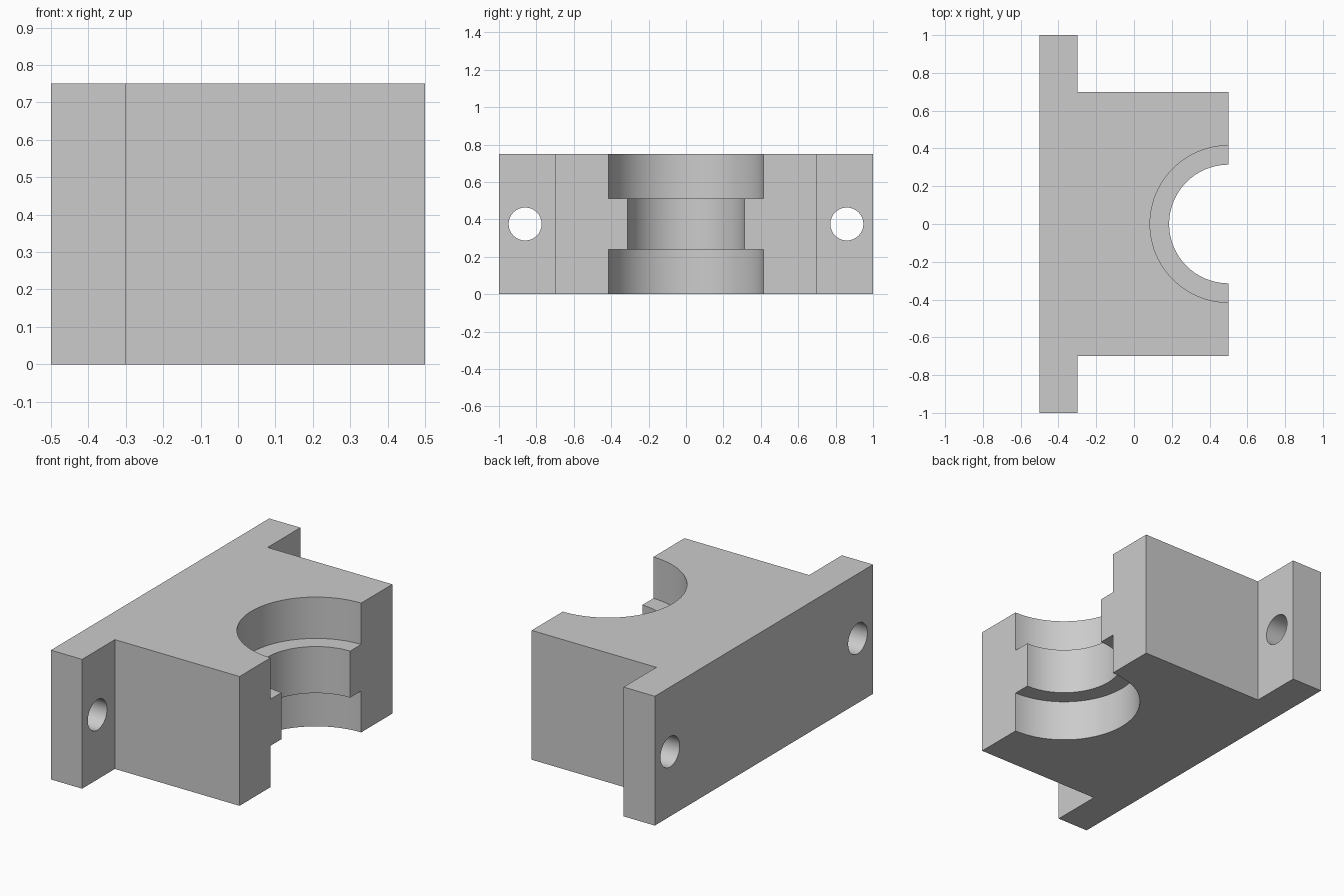
import bpy
import bmesh
from math import pi, radians

cube = bpy.data.objects.get("Cube")
if cube:
    bpy.data.objects.remove(cube, do_unlink=True)

HEIGHT = 0.75
BORE_X = 0.5

grey = bpy.data.materials.new("plain grey")
grey.use_nodes = True
colour = (0.6, 0.6, 0.6, 1)
grey.diffuse_color = colour
grey.node_tree.nodes["Principled BSDF"].inputs["Base Color"].default_value = colour


def cut_cylinder(target, name, radius, depth, location, rotation=(0, 0, 0)):
    """Subtract a cylinder from the target, then discard the cutter."""
    bpy.ops.mesh.primitive_cylinder_add(vertices=96, radius=radius, depth=depth,
                                        location=location, rotation=rotation)
    cutter = bpy.context.object
    cutter.name = name
    cutter.hide_render = True
    cutter.data.materials.append(grey)
    mod = target.modifiers.new(name, "BOOLEAN")
    mod.operation = "DIFFERENCE"
    mod.solver = "EXACT"
    mod.object = cutter
    bpy.ops.object.select_all(action="DESELECT")
    bpy.context.view_layer.objects.active = target
    target.select_set(True)
    bpy.ops.object.modifier_apply(modifier=mod.name)
    bpy.data.objects.remove(cutter, do_unlink=True)


# Flanged block: half of the plan outline, mirrored across y, then extruded
half = [(0.5, 0.7), (-0.3, 0.7), (-0.3, 1.0), (-0.5, 1.0)]
outline = half + [(x, -y) for x, y in reversed(half)]
bm = bmesh.new()
base = bm.faces.new([bm.verts.new((x, y, 0)) for x, y in outline])
top = bmesh.ops.extrude_face_region(bm, geom=[base])["geom"]
bmesh.ops.translate(bm, vec=(0, 0, HEIGHT),
                    verts=[v for v in top if isinstance(v, bmesh.types.BMVert)])
bmesh.ops.recalc_face_normals(bm, faces=bm.faces)
mesh = bpy.data.meshes.new("bearing_block")
bm.to_mesh(mesh)
bm.free()
block = bpy.data.objects.new("bearing_block", mesh)
bpy.context.collection.objects.link(block)
mesh.materials.append(grey)

# Half-round bore, with a wider recess at each end leaving a central rib
cut_cylinder(block, "bore_cutter", 0.314, 2, (BORE_X, 0, HEIGHT / 2))
RECESS = 0.24
for name, z in (("lower_recess_cutter", RECESS - 0.5),
                ("upper_recess_cutter", HEIGHT - RECESS + 0.5)):
    cut_cylinder(block, name, 0.415, 1, (BORE_X, 0, z))

# Bolt holes through the flanges
for side in (-1, 1):
    cut_cylinder(block, "bolt_hole_cutter", 0.088, 0.5,
                 (-0.4, side * 0.86, HEIGHT / 2), (0, pi / 2, 0))

bpy.ops.object.shade_smooth_by_angle(angle=radians(30))
